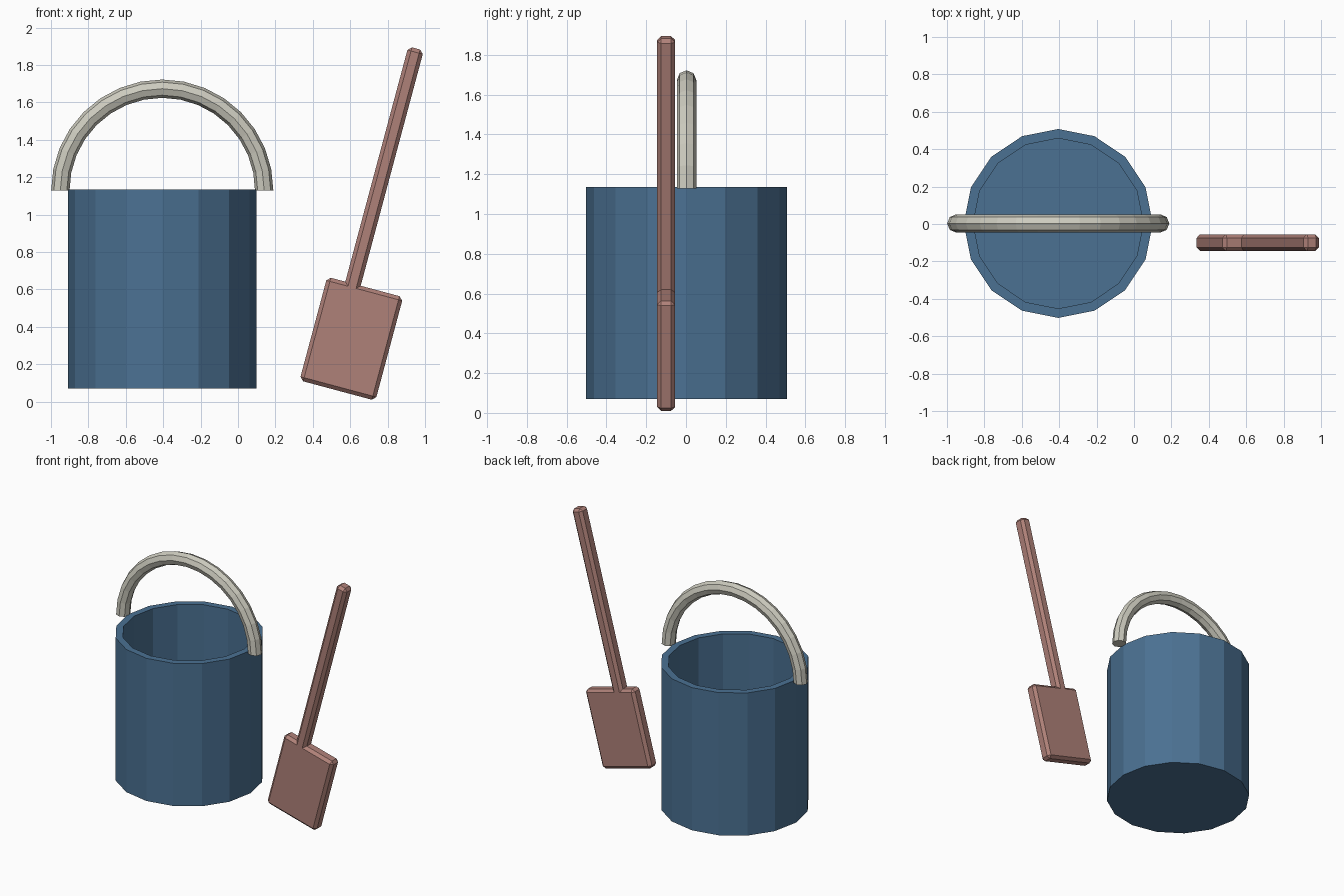
import bpy, bmesh
from math import sin, cos, pi, radians

if "Cube" in bpy.data.objects:
    bpy.data.objects.remove(bpy.data.objects["Cube"])


def paint(obj, name, rgb):
    mat = bpy.data.materials.get(name) or bpy.data.materials.new(name)
    mat.diffuse_color = (*rgb, 1)
    mat.use_nodes = True
    mat.node_tree.nodes["Principled BSDF"].inputs["Base Color"].default_value = mat.diffuse_color
    obj.data.materials.append(mat)


def skin_rings(name, rings):
    """Join equal-sized rings of points into a closed, capped surface."""
    bm = bmesh.new()
    loops = [[bm.verts.new(p) for p in ring] for ring in rings]
    n = len(loops[0])
    for a, b in zip(loops, loops[1:]):
        for i in range(n):
            j = (i + 1) % n
            bm.faces.new((a[i], a[j], b[j], b[i]))
    bm.faces.new(loops[0][::-1])
    bm.faces.new(loops[-1])
    bmesh.ops.recalc_face_normals(bm, faces=bm.faces)
    mesh = bpy.data.meshes.new(name)
    bm.to_mesh(mesh)
    bm.free()
    obj = bpy.data.objects.new(name, mesh)
    bpy.context.collection.objects.link(obj)
    return obj


def chamfered_box(name, center, size, tilt, chamfer):
    bpy.ops.mesh.primitive_cube_add(size=1, location=center)
    obj = bpy.context.object
    obj.name = name
    obj.scale = size
    bpy.ops.object.transform_apply(location=False, rotation=False, scale=True)
    obj.rotation_euler.y = tilt
    mod = obj.modifiers.new("chamfer", 'BEVEL')
    mod.width = chamfer
    mod.segments = 1
    return obj


CX, CY = -0.405, 0.003
BLUE, RED, CREAM = (0.07, 0.165, 0.29), (0.43, 0.22, 0.19), (0.61, 0.60, 0.52)

# Open bucket: outer wall, rim, inner wall, floor
profile = [(0.505, 0.07), (0.505, 1.135), (0.455, 1.135), (0.455, 0.12)]
bucket = skin_rings("bucket", [
    [(CX + r * cos(2 * pi * i / 16), CY + r * sin(2 * pi * i / 16), z) for i in range(16)]
    for r, z in profile])
paint(bucket, "blue", BLUE)

# Half-ring carrying handle with an eight-sided section
rings = []
for k in range(17):
    a = pi * k / 16
    ring = []
    for i in range(8):
        t = 2 * pi * i / 8
        r = 0.545 + 0.049 * cos(t)
        ring.append((CX + r * cos(a), CY + 0.049 * sin(t), 1.128 + r * sin(a)))
    rings.append(ring)
paint(skin_rings("bucket_handle", rings), "cream", CREAM)

# Spade: tilted blade and shaft
tilt = radians(15)
blade = chamfered_box("spade_blade", (0.606, -0.1, 0.336), (0.42, 0.09, 0.573), tilt, 0.02)
top, length = (0.952, 1.888), 1.36
shaft = chamfered_box(
    "spade_shaft",
    (top[0] - length / 2 * sin(tilt), -0.1, top[1] - length / 2 * cos(tilt)),
    (0.085, 0.09, length), tilt, 0.02)
for part in (blade, shaft):
    paint(part, "red", RED)
